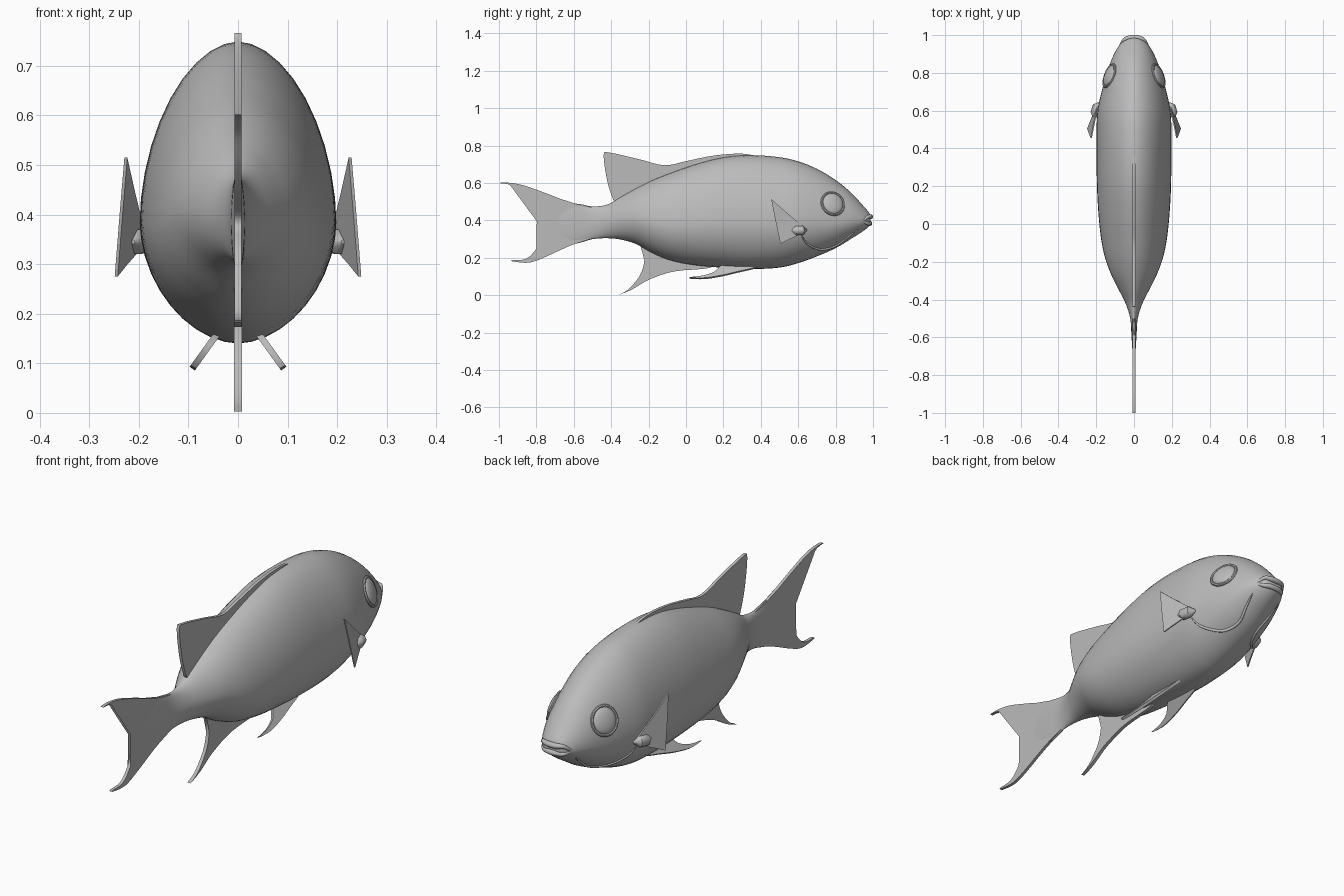
import bpy, bmesh, math
from mathutils import Vector
from mathutils.bvhtree import BVHTree

if "Cube" in bpy.data.objects:
    bpy.data.objects.remove(bpy.data.objects["Cube"], do_unlink=True)

grey = bpy.data.materials.new("plain grey")
grey.use_nodes = True
grey.diffuse_color = (0.5, 0.5, 0.5, 1)
grey.node_tree.nodes["Principled BSDF"].inputs["Base Color"].default_value = (0.5, 0.5, 0.5, 1)


def finish(bm, name, angle=40):
    bmesh.ops.recalc_face_normals(bm, faces=bm.faces)
    mesh = bpy.data.meshes.new(name)
    bm.to_mesh(mesh)
    bm.free()
    mesh.materials.append(grey)
    for p in mesh.polygons:
        p.use_smooth = True
    mesh.set_sharp_from_angle(angle=math.radians(angle))
    obj = bpy.data.objects.new(name, mesh)
    bpy.context.collection.objects.link(obj)
    return obj


def spline(points, steps):
    """Catmull-Rom curve through points of any dimension."""
    pts = [Vector(p) for p in points]
    out = []
    for i in range(len(pts) - 1):
        a, b, c, d = pts[max(i - 1, 0)], pts[i], pts[i + 1], pts[min(i + 2, len(pts) - 1)]
        for s in range(steps):
            t = s / steps
            out.append(0.5 * (2 * b + (c - a) * t + (2 * a - 5 * b + 4 * c - d) * t * t
                              + (3 * b - a - 3 * c + d) * t ** 3))
    return out + [pts[-1]]


def loft(bm, rings):
    rows = [[bm.verts.new(p) for p in r] for r in rings]
    n = len(rows[0])
    for a, b in zip(rows, rows[1:]):
        for i in range(n):
            bm.faces.new((a[i], a[(i + 1) % n], b[(i + 1) % n], b[i]))
    bm.faces.new(rows[0])
    bm.faces.new(rows[-1])


def tube(name, path, radius):
    """Round strand along a path, thin at both ends."""
    bm = bmesh.new()
    rings = []
    for i, p in enumerate(path):
        along = (path[min(i + 1, len(path) - 1)] - path[max(i - 1, 0)]).normalized()
        side = along.cross(Vector((0, 0, 1))).normalized()
        up = side.cross(along)
        r = radius * (0.15 + 0.85 * math.sin(math.pi * i / (len(path) - 1)) ** 0.6)
        rings.append([p + r * (side * math.cos(a * math.tau / 10) + up * math.sin(a * math.tau / 10))
                      for a in range(10)])
    loft(bm, rings)
    return finish(bm, name)


def fin(name, outline, thick, place=lambda y, z: Vector((0, y, z)),
        normal=Vector((1, 0, 0)), steps=4):
    """Flat plate from a (y, z) outline with slightly rounded rims."""
    pts = spline(outline, steps) if steps > 1 else [Vector(p) for p in outline]
    bm = bmesh.new()
    face = bm.faces.new([bm.verts.new(place(*p)) for p in pts])
    bmesh.ops.triangulate(bm, faces=[face])
    geom = bmesh.ops.extrude_face_region(bm, geom=bm.faces[:])["geom"]
    moved = {v for v in geom if isinstance(v, bmesh.types.BMVert)}
    for v in bm.verts:
        v.co += normal * (thick / 2 if v in moved else -thick / 2)
    return finish(bm, name, 60)


# Body: y, bottom, top, half width, height fraction of the widest level
stations = [
    (-.71, .29, .46, .006, .5), (-.6, .275, .49, .013, .5), (-.5, .3, .475, .02, .5),
    (-.42, .305, .485, .045, .5), (-.35, .298, .525, .08, .47), (-.27, .275, .57, .12, .45),
    (-.18, .225, .615, .153, .42), (-.08, .185, .655, .174, .4), (.05, .16, .7, .188, .4),
    (.2, .147, .738, .196, .4), (.35, .14, .749, .198, .4), (.5, .148, .738, .198, .4),
    (.6, .172, .716, .193, .39), (.7, .208, .676, .172, .38), (.8, .252, .616, .144, .37),
    (.88, .3, .551, .115, .38), (.94, .338, .487, .083, .4), (.975, .365, .447, .053, .42),
    (.986, .38, .428, .03, .45)]
rings = []
for y, low, high, width, level in spline(stations, 4):
    mid = low + (high - low) * level
    ring = []
    for i in range(40):
        c, s = math.cos(i * math.tau / 40), math.sin(i * math.tau / 40)
        reach = high - mid if s > 0 else mid - low
        ring.append((width * math.copysign(abs(c) ** 1.08, c), y,
                     mid + reach * math.copysign(abs(s) ** 1.08, s)))
    rings.append(ring)
bm = bmesh.new()
loft(bm, rings)
bmesh.ops.recalc_face_normals(bm, faces=bm.faces)
skin = BVHTree.FromBMesh(bm)
finish(bm, "body", 60)


def on_skin(side, y, z):
    hit, normal, _, _ = skin.ray_cast(Vector((side, y, z)), Vector((-side, 0, 0)))
    return hit, normal


# Tail, back and belly fins on the centre line
fin("tail_fin", [(-.5, .47), (-.62, .497), (-.755, .548), (-.87, .588), (-.95, .602), (-1, .6),
                 (-.95, .593), (-.9, .565), (-.845, .5), (-.78, .44), (-.71, .385), (-.765, .33),
                 (-.8, .25), (-.855, .195), (-.93, .187), (-.92, .18), (-.835, .175),
                 (-.74, .21), (-.62, .265), (-.5, .305)], .014)
fin("dorsal_fin", [(.42, .735), (.3, .757), (.15, .747), (0, .717), (-.115, .695), (-.25, .727),
                   (-.41, .763), (-.44, .75), (-.425, .63), (-.4, .54), (-.37, .495),
                   (-.28, .52), (-.1, .62), (.1, .69), (.3, .725)], .014)
fin("anal_fin", [(-.25, .29), (-.225, .24), (-.225, .17), (-.25, .1), (-.31, .03), (-.36, .003),
                 (-.29, .03), (-.195, .085), (-.06, .128), (.13, .147), (.1, .19), (-.1, .24)], .016)

# Paired parts
for side, label in ((1, "left"), (-1, "right")):
    # Pelvic fin, splayed outward below the belly
    fin(label + "_pelvic_fin",
        [(.4, .165), (.365, .145), (.28, .125), (.2, .106), (.1, .09), (.02, .093),
         (.09, .102), (.15, .122), (.18, .15), (.22, .175)], .013,
        lambda y, z: Vector((side * (.05 + (.148 - z) * .72), y, z)),
        Vector((side * .81, 0, .58)))

    # Pectoral fin, a bent triangular blade with a short root
    fin(label + "_pectoral_fin",
        [(.63, .365), (.54, .44), (.455, .515), (.478, .4), (.505, .275), (.555, .3), (.61, .325)], .006,
        lambda y, z: Vector((side * (.192 + (.62 - y) * .33 + (.38 - z) * .15), y, z)),
        Vector((side, 0, 0)), 1)
    root = [Vector((side * .178, .645, .35)), Vector((side * .194, .622, .347)),
            Vector((side * .205, .585, .345)), Vector((side * .212, .56, .345))]
    tube(label + "_fin_root", root, .028)

    # Eye, a shallow dome lying on the cheek with a rim around it
    hit, normal = on_skin(side, .785, .49)
    turn = normal.to_track_quat('Z', 'Y').to_matrix()
    bm = bmesh.new()
    bmesh.ops.create_uvsphere(bm, u_segments=28, v_segments=14, radius=.057)
    for v in bm.verts:
        v.co = hit + turn @ Vector((v.co.x, v.co.y * 1.03, v.co.z * .32))
    finish(bm, label + "_eye")
    bm = bmesh.new()
    rows = []
    for i in range(33):
        a = i * math.tau / 32
        rows.append([hit + turn @ Vector(((.062 + .007 * math.cos(b)) * math.cos(a),
                                          (.063 + .007 * math.cos(b)) * math.sin(a),
                                          .007 * math.sin(b)))
                     for b in (k * math.tau / 8 for k in range(8))])
    loft(bm, rows)
    finish(bm, label + "_eye_rim")

    # Cheek crease following the jaw
    crease = spline([(.615, .325), (.65, .275), (.72, .245), (.8, .265), (.87, .315), (.92, .355)], 5)
    tube(label + "_cheek_line", [on_skin(side, p.x, p.y)[0] for p in crease], .007)

# Lips with the mouth slit between them
for name, z, front in (("upper_lip", .42, 1.0), ("lower_lip", .384, .995)):
    arc = [(-.075, front - .055, .397), (-.052, front - .025, z), (-.025, front - .014, z),
           (0, front - .012, z), (.025, front - .014, z), (.052, front - .025, z),
           (.075, front - .055, .397)]
    tube(name, spline(arc, 4), .013)
